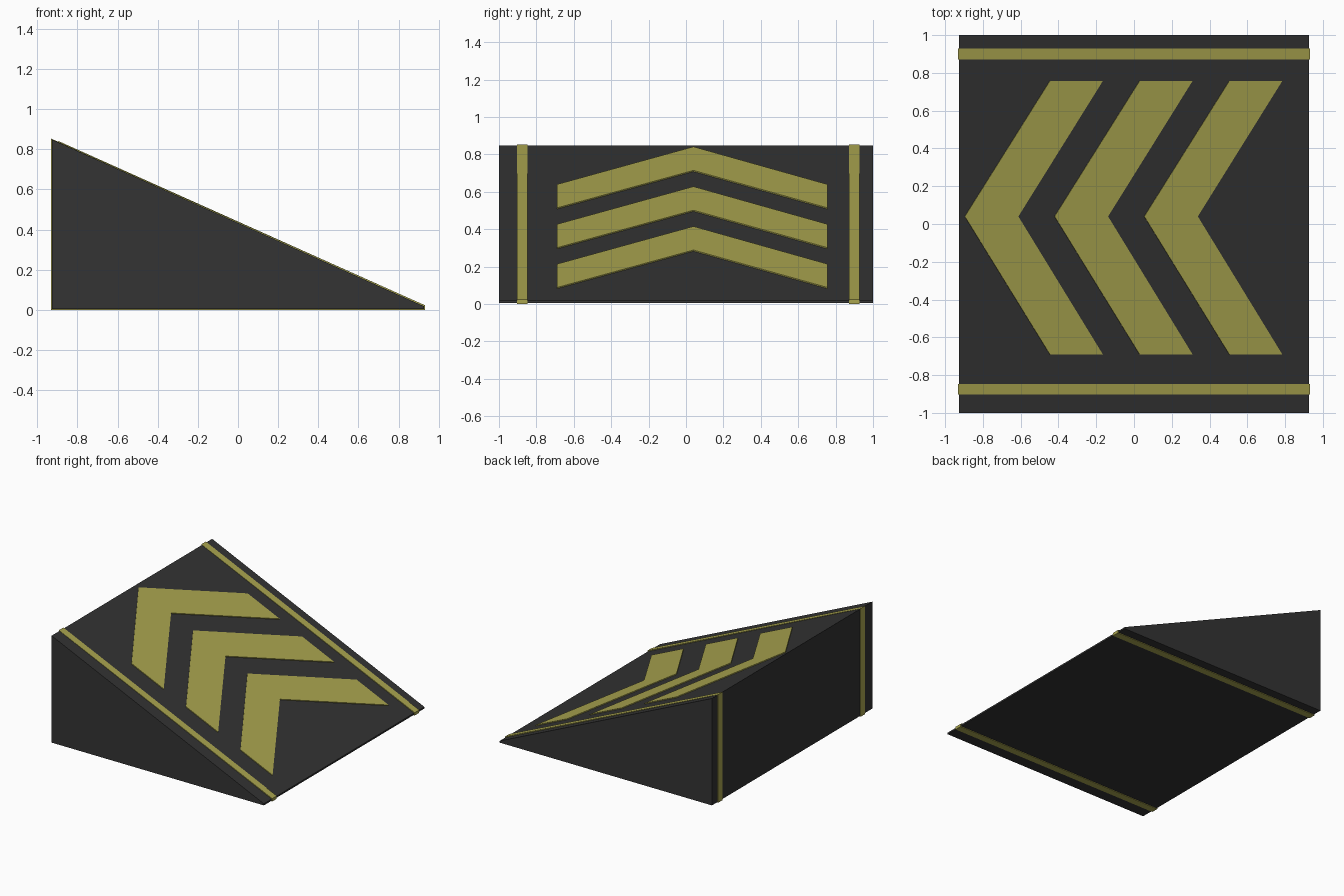
import bpy, bmesh

if "Cube" in bpy.data.objects:
    bpy.data.objects.remove(bpy.data.objects["Cube"])


def material(name, color):
    m = bpy.data.materials.new(name)
    m.diffuse_color = (*color, 1)
    m.use_nodes = True
    m.node_tree.nodes["Principled BSDF"].inputs["Base Color"].default_value = m.diffuse_color
    return m


dark = material("dark rubber", (0.033, 0.033, 0.033))
yellow = material("dull yellow", (0.40, 0.375, 0.078))


def prism(name, bottom, top, mat):
    """Closed solid between two matching outlines."""
    bm = bmesh.new()
    a = [bm.verts.new(p) for p in bottom]
    b = [bm.verts.new(p) for p in top]
    bm.faces.new(a)
    bm.faces.new(b)
    n = len(a)
    for i in range(n):
        j = (i + 1) % n
        bm.faces.new((a[i], a[j], b[j], b[i]))
    bmesh.ops.recalc_face_normals(bm, faces=bm.faces)
    me = bpy.data.meshes.new(name)
    bm.to_mesh(me)
    bm.free()
    me.materials.append(mat)
    ob = bpy.data.objects.new(name, me)
    bpy.context.collection.objects.link(ob)
    return ob


def wedge(name, y0, y1, grow, mat):
    """Ramp cross-section swept along y, grown outward a little."""
    x = 0.926 + grow
    profile = [(-x, 0.005 - grow), (x, 0.005 - grow),
               (x, 0.018 + grow), (-x, 0.848 + grow)]
    return prism(name, [(px, y0, pz) for px, pz in profile],
                 [(px, y1, pz) for px, pz in profile], mat)


def slope(x):
    return 0.018 + (0.926 - x) * 0.83 / 1.852


# ramp body
wedge("ramp_body", -1.0, 1.0, 0.0, dark)

# edge stripes wrapping all the way round the ramp
wedge("stripe_front", -0.903, -0.847, 0.005, yellow)
wedge("stripe_back", 0.872, 0.928, 0.005, yellow)

# chevron plates lying on the slope, pointing uphill
for i in range(3):
    x = -0.897 + 0.475 * i
    outline = [(x, 0.04), (x + 0.45, -0.69), (x + 0.73, -0.69),
               (x + 0.283, 0.04), (x + 0.73, 0.757), (x + 0.45, 0.757)]
    prism(f"chevron_{i + 1}",
          [(px, py, slope(px) - 0.002) for px, py in outline],
          [(px + 0.002, py, slope(px) + 0.006) for px, py in outline], yellow)
